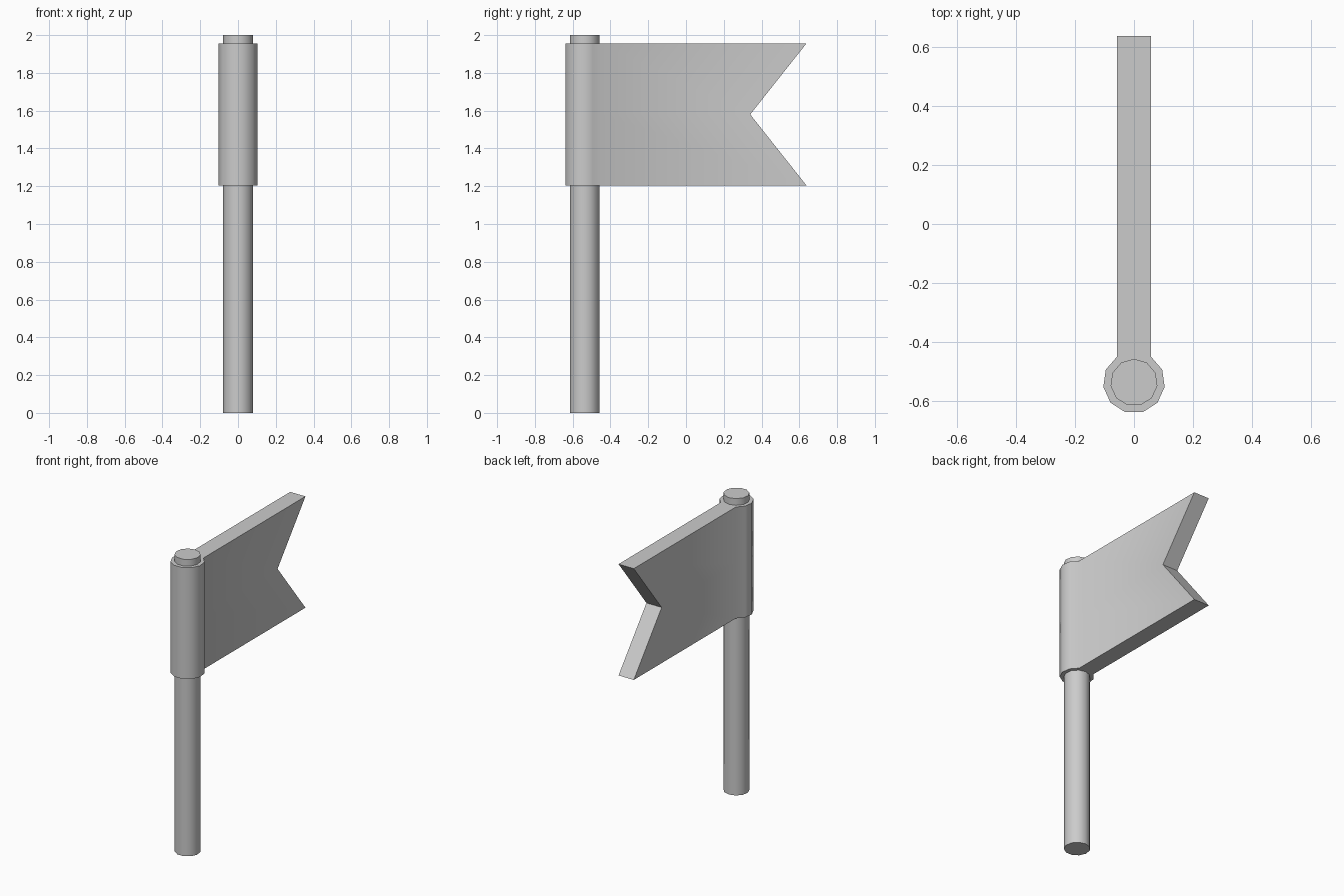
import bpy, bmesh, math

if "Cube" in bpy.data.objects:
    bpy.data.objects.remove(bpy.data.objects["Cube"])

SIDES = 11
POLE_Y = -0.537


def ring_point(radius, k):
    # k = 0 points towards +y
    a = k * 2 * math.pi / SIDES
    return radius * math.sin(a), POLE_Y + radius * math.cos(a)


def loft(name, loops, angle):
    """Stack closed outlines, cap both ends, smooth the rounded sides."""
    bm = bmesh.new()
    rings = [[bm.verts.new(p) for p in loop] for loop in loops]
    n = len(rings[0])
    for low, high in zip(rings, rings[1:]):
        for i in range(n):
            j = (i + 1) % n
            bm.faces.new((low[i], low[j], high[j], high[i]))
    bm.faces.new(rings[0])
    bm.faces.new(rings[-1])
    bmesh.ops.recalc_face_normals(bm, faces=bm.faces[:])
    mesh = bpy.data.meshes.new(name)
    bm.to_mesh(mesh)
    bm.free()
    ob = bpy.data.objects.new(name, mesh)
    bpy.context.collection.objects.link(ob)
    bpy.ops.object.select_all(action='DESELECT')
    ob.select_set(True)
    bpy.context.view_layer.objects.active = ob
    bpy.ops.object.shade_smooth_by_angle(angle=math.radians(angle))
    return ob


# Pole
loft("pole", [[(*ring_point(0.08, k), z) for k in range(SIDES)] for z in (0, 2)], 45)

# Swallow-tailed flag, growing out of the sleeve around the pole
sleeve = [ring_point(0.105, k) for k in range(1, SIDES)]
half_width = sleeve[0][0]
flag_loops = []
for z, tip_y in ((1.205, 0.637), (1.58, 0.34), (1.955, 0.637)):
    outline = sleeve + [(-half_width, tip_y), (half_width, tip_y)]
    flag_loops.append([(x, y, z) for x, y in outline])
loft("flag_with_sleeve", flag_loops, 45)
